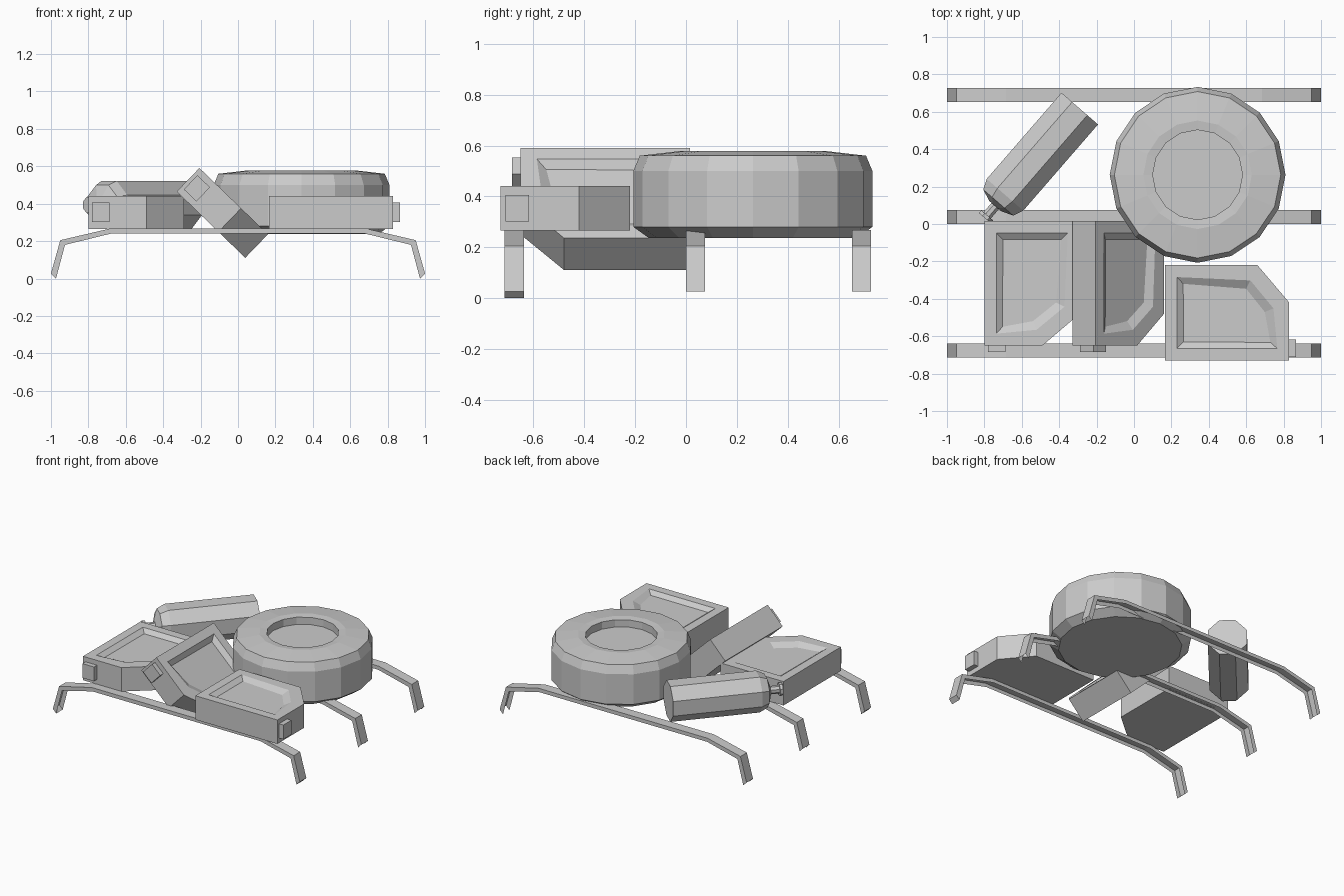
import bpy, bmesh
from math import pi, cos, sin, radians
from mathutils import Matrix, Vector

if "Cube" in bpy.data.objects:
    bpy.data.objects.remove(bpy.data.objects["Cube"])


def finish(name, bm, matrix=Matrix()):
    bmesh.ops.recalc_face_normals(bm, faces=bm.faces)
    mesh = bpy.data.meshes.new(name)
    bm.to_mesh(mesh)
    bm.free()
    obj = bpy.data.objects.new(name, mesh)
    bpy.context.collection.objects.link(obj)
    obj.matrix_world = matrix
    return obj


def lathe(name, profile, sides, phase=0.0, matrix=Matrix()):
    """Rings of (radius, height) joined around z, closed by flat ends."""
    bm = bmesh.new()
    rings = []
    for r, z in profile:
        rings.append([bm.verts.new((r * cos(phase + 2 * pi * i / sides),
                                    r * sin(phase + 2 * pi * i / sides), z))
                      for i in range(sides)])
    for a, b in zip(rings, rings[1:]):
        for i in range(sides):
            j = (i + 1) % sides
            bm.faces.new((a[i], a[j], b[j], b[i]))
    bm.faces.new(rings[0])
    bm.faces.new(rings[-1])
    return finish(name, bm, matrix)


# Roof bars: thin channels, open underneath
def roof_bar(name, y0, y1, capped=False):
    outer = [(-1, .027), (-.95, .205), (-.685, .267)]
    inner = [(-.973, 0), (-.925, .18), (-.68, .24)]
    outer += [(-x, z) for x, z in reversed(outer)]
    inner += [(-x, z) for x, z in reversed(inner)]
    bm = bmesh.new()
    o0, o1 = ([bm.verts.new((x, y, z)) for x, z in outer] for y in (y0, y1))
    i0, i1 = ([bm.verts.new((x, y, z)) for x, z in inner] for y in (y0, y1))
    for k in range(len(outer) - 1):
        for a, b in ((o0, o1), (i0, o0), (o1, i1)):
            bm.faces.new((a[k], a[k + 1], b[k + 1], b[k]))
    if capped:
        for k in (0, -1):
            bm.faces.new((o0[k], o1[k], i1[k], i0[k]))
    finish(name, bm)


roof_bar("front_roof_bar", -.713, -.638, True)
roof_bar("middle_roof_bar", 0, .075)
roof_bar("rear_roof_bar", .653, .727)

# Spare wheel lying flat
lathe("spare_wheel", [(.41, .237), (.47, .28), (.47, .5), (.445, .56), (.29, .578),
                      (.24, .573), (.24, .52)], 16,
      matrix=Matrix.Translation((.34, .263, 0)))


# Fuel cans: clipped-corner box, sunken top panel, square cap at the front
def fuel_can(name, matrix):
    w, l, t = .51, .665, .175
    outline = [(0, 0), (w - .2, 0), (w, .17), (w, l), (0, l)]
    bm = bmesh.new()
    base = bm.faces.new([bm.verts.new((x, y, 0)) for x, y in outline])
    ext = bmesh.ops.extrude_face_region(bm, geom=[base], use_keep_orig=True)
    bmesh.ops.translate(bm, vec=(0, 0, t),
                        verts=[e for e in ext["geom"] if isinstance(e, bmesh.types.BMVert)])
    bmesh.ops.recalc_face_normals(bm, faces=bm.faces)
    top = max(bm.faces, key=lambda f: f.calc_center_median().z)
    bmesh.ops.inset_region(bm, faces=[top], thickness=.09)
    bmesh.ops.inset_region(bm, faces=[top], thickness=.05, depth=-.025)
    finish(name, bm, matrix)

    bm = bmesh.new()
    bmesh.ops.create_cube(bm, size=1, matrix=Matrix.Translation((.066, -.01, t / 2))
                          @ Matrix.Diagonal((.093, .05, .105, 1)))
    finish(name + "_cap", bm, matrix)


fuel_can("left_fuel_can", Matrix.Translation((-.8, -.65, .266)))
fuel_can("tilted_fuel_can", Matrix.Translation((-.328, -.65, .465))
         @ Matrix.Rotation(radians(44), 4, 'Y'))
fuel_can("right_fuel_can", Matrix.Translation((.83, -.73, .266))
         @ Matrix.Rotation(radians(90), 4, 'Z'))

# Gas bottle lying diagonally, with neck and valve wheel
axis = Vector((-.655, -.755, 0)).normalized()
side = Vector((0, 0, 1)).cross(axis)
place = Matrix.Translation((-.29, .617, .393)) @ Matrix(
    (side, Vector((0, 0, 1)), -axis)).transposed().to_4x4()
place = place @ Matrix.Rotation(pi, 4, 'Y')
lathe("gas_bottle", [(.14, 0), (.14, .61), (.115, .665), (.045, .69)], 8, pi / 8, place)
lathe("bottle_neck", [(.028, .68), (.028, .765)], 8, pi / 8, place)
lathe("bottle_valve", [(.045, .755), (.045, .775)], 8, pi / 8, place)
